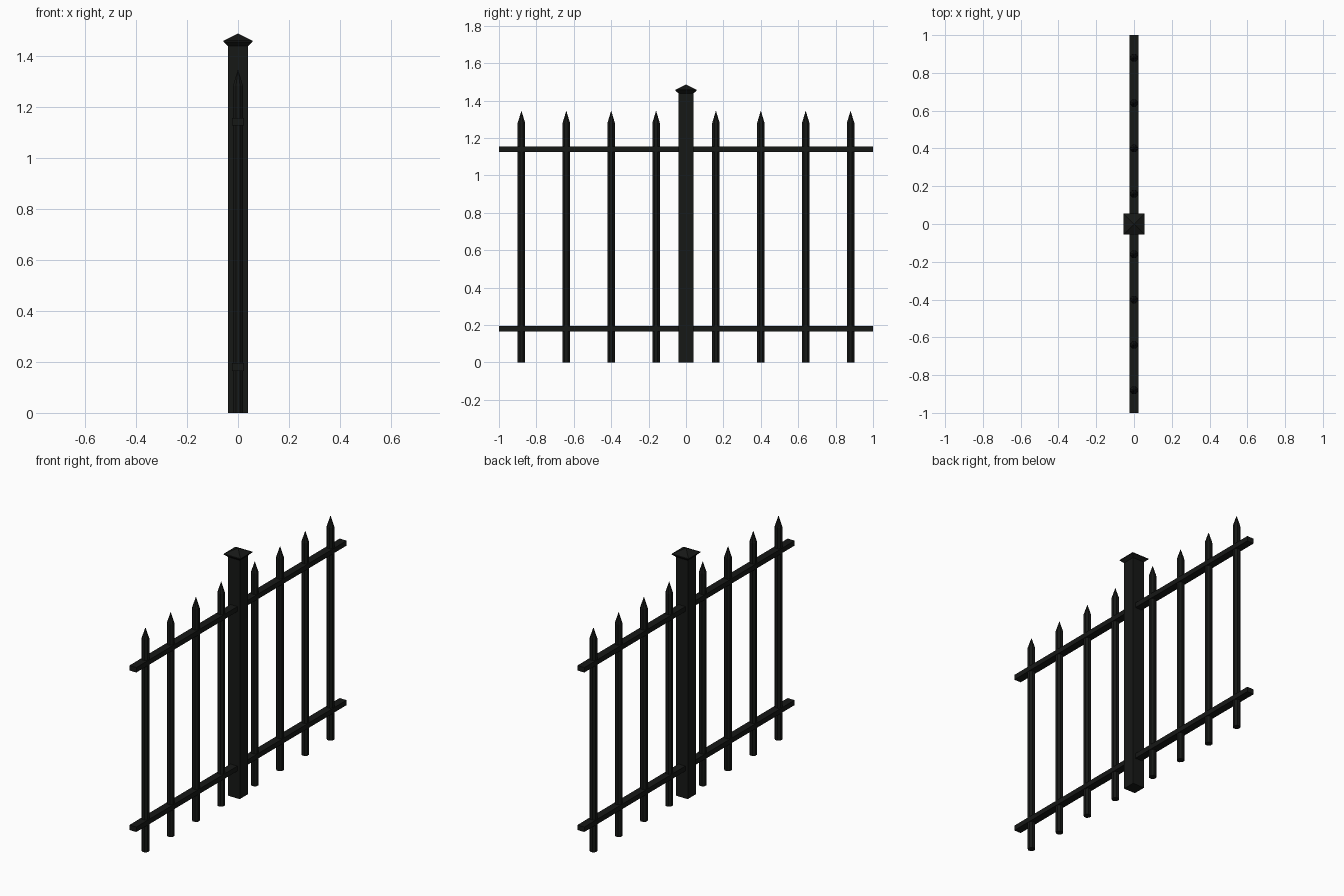
import bpy, bmesh, math

if "Cube" in bpy.data.objects:
    bpy.data.objects.remove(bpy.data.objects["Cube"])

iron = bpy.data.materials.new("black_iron")
iron.diffuse_color = (0.008, 0.009, 0.008, 1)
iron.use_nodes = True
iron.node_tree.nodes["Principled BSDF"].inputs["Base Color"].default_value = iron.diffuse_color


def lathe(name, rings, sides, location=(0, 0, 0)):
    """Stack of regular rings (radius to flat side, height); radius 0 makes a point."""
    bm = bmesh.new()
    loops = []
    for flat_r, z in rings:
        if flat_r == 0:
            loops.append([bm.verts.new((0, 0, z))])
            continue
        r = flat_r / math.cos(math.pi / sides)
        loops.append([bm.verts.new((r * math.cos((i + .5) * math.tau / sides),
                                    r * math.sin((i + .5) * math.tau / sides), z))
                      for i in range(sides)])
    bm.faces.new(loops[0][::-1])
    for a, b in zip(loops, loops[1:]):
        for i in range(sides):
            j = (i + 1) % sides
            if len(b) == 1:
                bm.faces.new((a[i], a[j], b[0]))
            else:
                bm.faces.new((a[i], a[j], b[j], b[i]))
    if len(loops[-1]) > 1:
        bm.faces.new(loops[-1])
    return finish(name, bm, location)


def box(name, size, location):
    bm = bmesh.new()
    bmesh.ops.create_cube(bm, size=1)
    bmesh.ops.scale(bm, vec=size, verts=bm.verts)
    return finish(name, bm, location)


def finish(name, bm, location):
    mesh = bpy.data.meshes.new(name)
    bm.to_mesh(mesh)
    bm.free()
    mesh.materials.append(iron)
    obj = bpy.data.objects.new(name, mesh)
    obj.location = location
    bpy.context.collection.objects.link(obj)
    return obj


# Square centre post with a flared pyramid cap
lathe("post", [(0.039, 0), (0.039, 1.44)], 4)
lathe("post_cap", [(0.039, 1.437), (0.056, 1.453), (0.056, 1.458), (0, 1.486)], 4)

# Two horizontal rails
for name, z in (("lower_rail", 0.18), ("upper_rail", 1.14)):
    box(name, (0.046, 2.0, 0.03), (0, 0, z))

# Spear-tipped pickets, mirrored about the post
for side in (-1, 1):
    for i in range(4):
        lathe("picket", [(0.02, 0), (0.02, 1.28), (0, 1.346)], 8,
              (0, side * (0.16 + 0.24 * i), 0))
